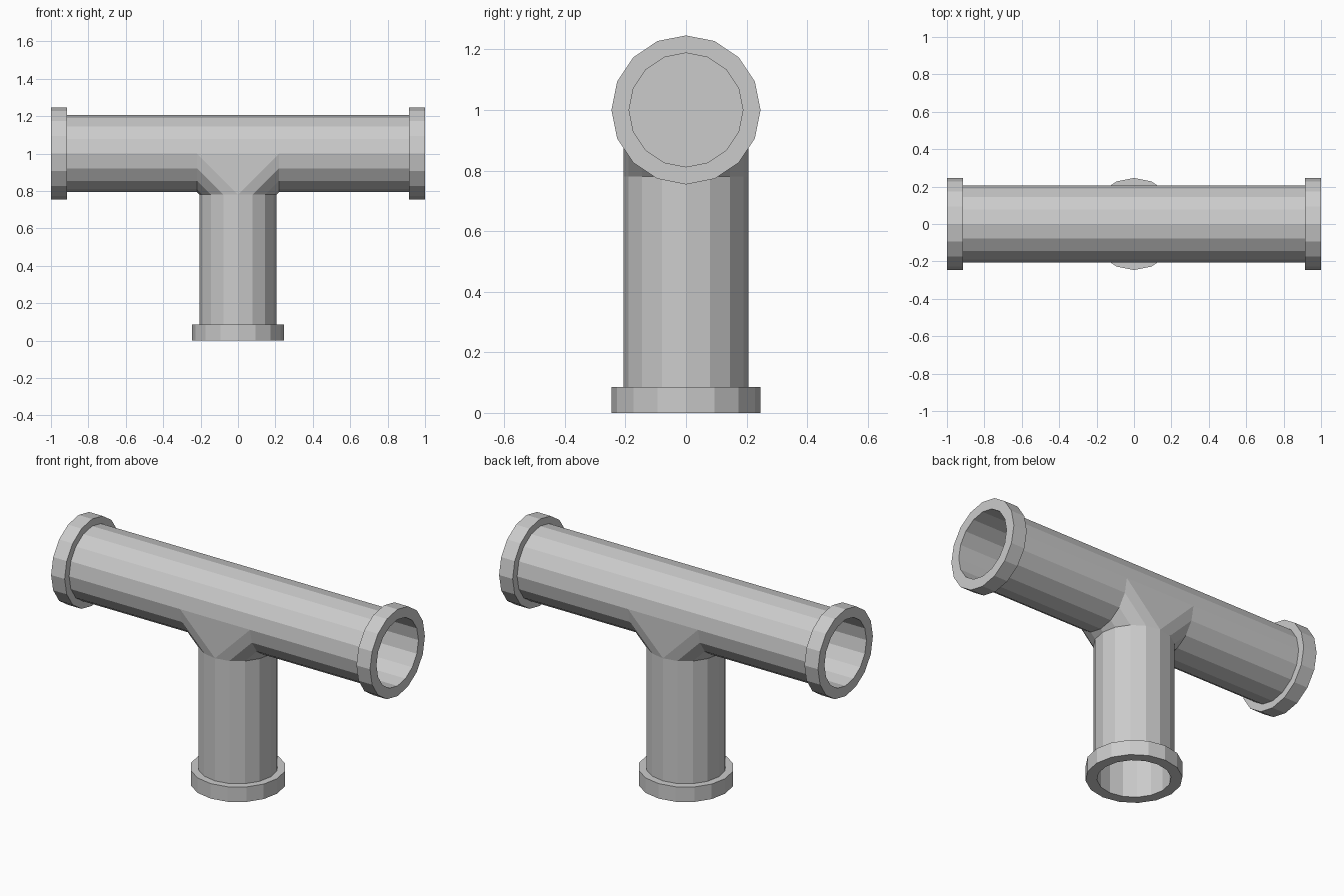
import bpy, bmesh
from math import pi, sin, cos
from mathutils import Matrix

if "Cube" in bpy.data.objects:
    bpy.data.objects.remove(bpy.data.objects["Cube"])

SIDES = 16
R = 0.206        # pipe radius
HUB = 0.22       # distance from hub centre to where each arm starts
HUB_Z = 1.0

def finish(bm, name):
    bmesh.ops.recalc_face_normals(bm, faces=bm.faces)
    mesh = bpy.data.meshes.new(name)
    bm.to_mesh(mesh)
    bm.free()
    obj = bpy.data.objects.new(name, mesh)
    bpy.context.collection.objects.link(obj)
    return obj

def bridge(bm, a, b, closed=True):
    n = len(a)
    for i in range(n if closed else n - 1):
        j = (i + 1) % n
        bm.faces.new((a[i], a[j], b[j], b[i]))

# Pipe arm: outer wall, stepped collar, rim and blind bore, along local +z
PROFILE = [(HUB, R), (0.915, R), (0.915, 0.246), (1.0, 0.246),
           (1.0, 0.188), (HUB, 0.188)]

def pipe_arm(name, rotation):
    bm = bmesh.new()
    rings = []
    for dist, rad in PROFILE:
        rings.append([bm.verts.new((rad * cos(2 * pi * i / SIDES),
                                    rad * sin(2 * pi * i / SIDES), dist))
                      for i in range(SIDES)])
    for a, b in zip(rings, rings[1:]):
        bridge(bm, a, b)
    bridge(bm, rings[-1], rings[0])
    bm.faces.new(rings[-1])          # bore floor
    bmesh.ops.recalc_face_normals(bm, faces=bm.faces)
    # make sure wall faces look outward and the floor looks to the opening
    bm.faces.ensure_lookup_table()
    floor = bm.faces[-1]
    if floor.normal.z < 0:
        floor.normal_flip()
    hidden = [f for f in bm.faces if f is not floor and
              all(abs(v.co.z - HUB) < 1e-6 for v in f.verts)]
    bmesh.ops.delete(bm, geom=hidden, context='FACES_ONLY')
    bm.transform(Matrix.Translation((0, 0, HUB_Z)) @ rotation)
    mesh = bpy.data.meshes.new(name)
    bm.to_mesh(mesh)
    bm.free()
    obj = bpy.data.objects.new(name, mesh)
    bpy.context.collection.objects.link(obj)

pipe_arm("right_arm", Matrix.Rotation(pi / 2, 4, 'Y'))
pipe_arm("left_arm", Matrix.Rotation(-pi / 2, 4, 'Y'))
pipe_arm("lower_arm", Matrix.Rotation(pi, 4, 'X'))

# Junction: top shell, two mitred corner patches and flat side triangles
bm = bmesh.new()
steps = [pi * i / (SIDES // 2) for i in range(SIDES // 2 + 1)]
top = [[bm.verts.new((s * HUB, -R * cos(t), HUB_Z + R * sin(t)))
        for t in steps] for s in (-1, 1)]
bridge(bm, top[0], top[1], closed=False)
for s in (-1, 1):
    side = [bm.verts.new((s * HUB, -R * cos(t), HUB_Z - R * sin(t))) for t in steps]
    lower = [bm.verts.new((s * R * sin(t), -R * cos(t), HUB_Z - HUB)) for t in steps]
    bridge(bm, side, lower, closed=False)
for y in (-R, R):
    bm.faces.new([bm.verts.new(p) for p in
                  ((-HUB, y, HUB_Z), (0, y, HUB_Z - HUB), (HUB, y, HUB_Z))])
bmesh.ops.remove_doubles(bm, verts=bm.verts, dist=1e-4)
finish(bm, "tee_junction")
